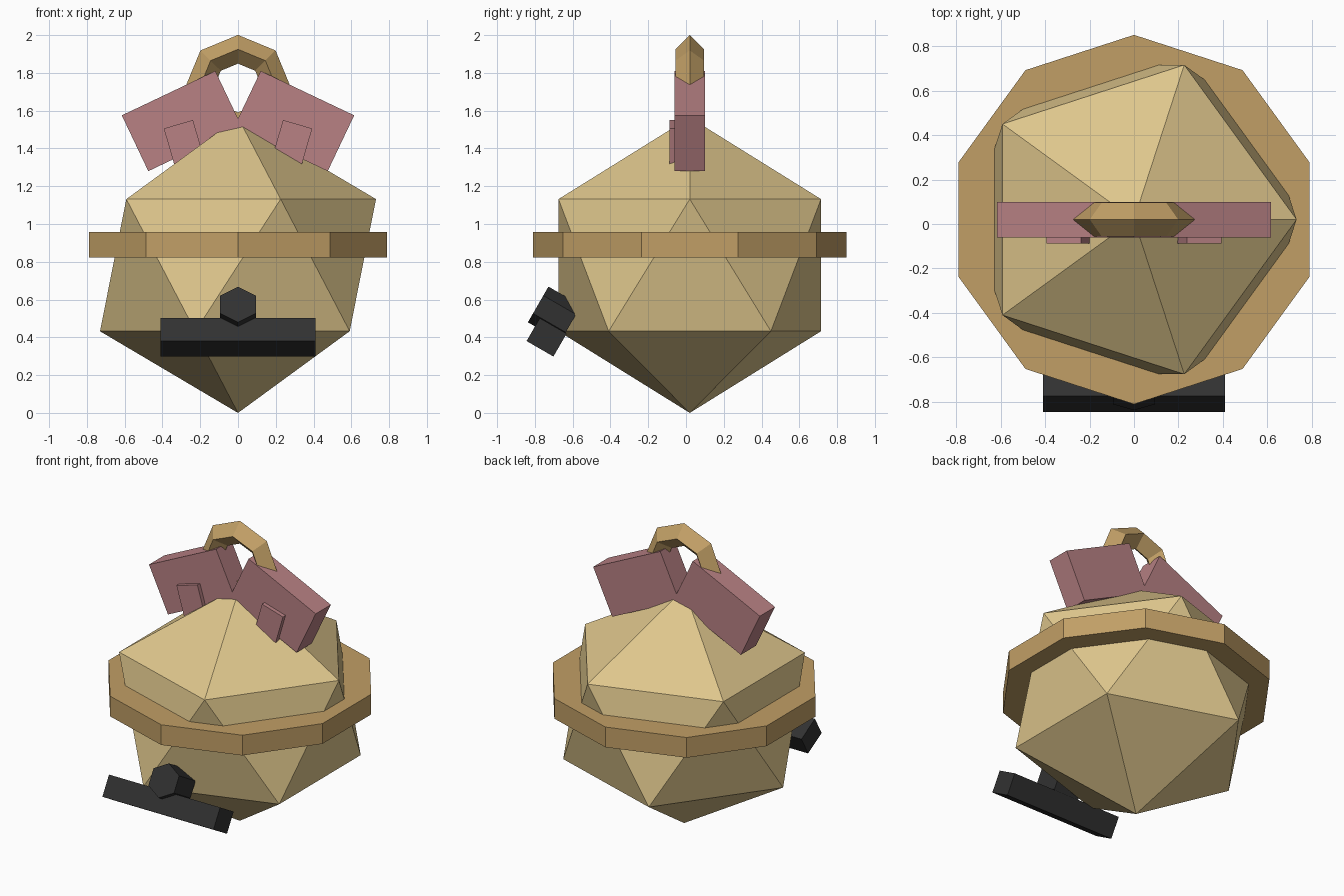
import bpy
from math import radians

if "Cube" in bpy.data.objects:
    bpy.data.objects.remove(bpy.data.objects["Cube"])


def srgb(r, g, b):
    def lin(c):
        c /= 255
        return c / 12.92 if c <= 0.04045 else ((c + 0.055) / 1.055) ** 2.4
    return (lin(r), lin(g), lin(b), 1)


def material(name, rgb):
    m = bpy.data.materials.new(name)
    m.diffuse_color = srgb(*rgb)
    m.use_nodes = True
    m.node_tree.nodes["Principled BSDF"].inputs["Base Color"].default_value = m.diffuse_color
    return m


PALE_GOLD = material("pale gold", (222, 198, 140))
DARK_GOLD = material("dark gold", (193, 159, 102))
PINK = material("dusty pink", (184, 129, 132))
BLACK = material("soft black", (49, 49, 49))


def finish(name, mat, scale=None):
    ob = bpy.context.object
    ob.name = name
    if scale:
        ob.scale = scale
    ob.data.materials.append(mat)
    return ob


def box(name, mat, loc, size, rot):
    bpy.ops.mesh.primitive_cube_add(size=1, location=loc, rotation=rot)
    return finish(name, mat, size)


CY = 0.02  # depth centre of the bauble

# Faceted body
bpy.ops.mesh.primitive_ico_sphere_add(subdivisions=1, radius=1, location=(0, CY, 0.782))
finish("body", PALE_GOLD, (0.817, 0.817, 0.782))

# Ten-sided band around the middle
bpy.ops.mesh.primitive_cylinder_add(vertices=10, radius=0.83, depth=0.135, location=(0, CY, 0.89))
finish("band", DARK_GOLD)

# Hanging loop: eight segments, diamond cross-section
bpy.ops.mesh.primitive_torus_add(major_segments=8, minor_segments=4, major_radius=0.205,
                                 minor_radius=0.076, location=(0, CY, 1.72),
                                 rotation=(radians(90), 0, 0))
finish("hanging_loop", DARK_GOLD)

# Bow halves, each with a raised pad on the front
for side, s in (("left", -1), ("right", 1)):
    box(f"bow_{side}", PINK, (s * 0.2975, CY, 1.545), (0.548, 0.16, 0.327),
        (0, s * radians(25.4), 0))
    box(f"bow_pad_{side}", PINK, (s * 0.288, -0.06, 1.433), (0.161, 0.055, 0.198),
        (0, s * radians(16.2), 0))

# Tilted front bar and hexagonal knob
box("front_bar", BLACK, (0, -0.738, 0.4), (0.82, 0.164, 0.14), (radians(-30), 0, 0))
bpy.ops.mesh.primitive_cylinder_add(vertices=6, radius=0.109, depth=0.2,
                                    location=(0, -0.696, 0.524), rotation=(radians(60), 0, 0))
finish("front_knob", BLACK)
